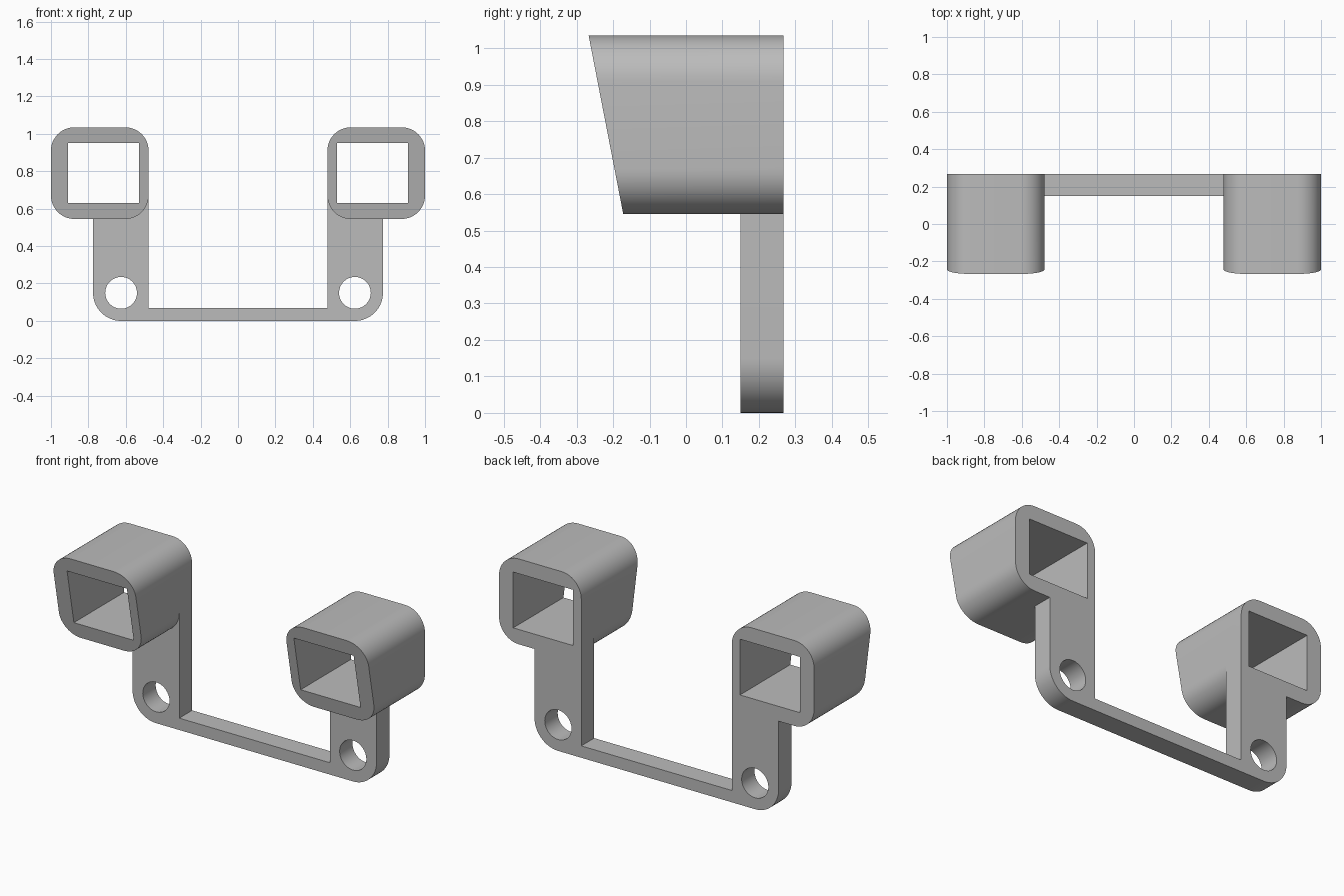
import bpy
import bmesh
from math import cos, sin, radians

cube = bpy.data.objects.get("Cube")
if cube:
    bpy.data.objects.remove(cube)

BACK, PLATE_FRONT = 0.267, 0.15
TUBE_X, TUBE_Z = (0.478, 1.0), (0.545, 1.035)
EYE = (0.625, 0.15)

grey = bpy.data.materials.new("plain grey")
grey.use_nodes = True
colour = (0.5, 0.5, 0.5, 1)
grey.diffuse_color = colour
grey.node_tree.nodes["Principled BSDF"].inputs["Base Color"].default_value = colour


def arc(cx, cz, r, start, end, steps):
    """Points along an arc in the XZ plane, angles in degrees."""
    angles = [radians(start + (end - start) * i / steps) for i in range(steps + 1)]
    return [(cx + r * cos(a), cz + r * sin(a)) for a in angles]


def rounded_rect(xs, zs, r):
    corners = [(xs[1] - r, zs[1] - r), (xs[0] + r, zs[1] - r),
               (xs[0] + r, zs[0] + r), (xs[1] - r, zs[0] + r)]
    return [p for i, (x, z) in enumerate(corners)
            for p in arc(x, z, r, 90 * i, 90 * i + 90, 12)]


def prism(name, profile, front, back):
    """Extrude an XZ profile along y; front may be a function of z."""
    depth = front if callable(front) else lambda z: front
    bm = bmesh.new()
    near = [bm.verts.new((x, depth(z), z)) for x, z in profile]
    far = [bm.verts.new((x, back, z)) for x, z in profile]
    bm.faces.new(near)
    bm.faces.new(far[::-1])
    for i in range(len(near)):
        j = (i + 1) % len(near)
        bm.faces.new((near[i], far[i], far[j], near[j]))
    bmesh.ops.recalc_face_normals(bm, faces=bm.faces)
    mesh = bpy.data.meshes.new(name)
    bm.to_mesh(mesh)
    bm.free()
    mesh.materials.append(grey)
    obj = bpy.data.objects.new(name, mesh)
    bpy.context.collection.objects.link(obj)
    return obj


def combine(target, tool, operation):
    """Apply a boolean to the target and discard the tool."""
    mod = target.modifiers.new(operation.title(), "BOOLEAN")
    mod.operation, mod.object, mod.solver = operation, tool, "EXACT"
    bpy.ops.object.select_all(action="DESELECT")
    bpy.context.view_layer.objects.active = target
    target.select_set(True)
    bpy.ops.object.modifier_apply(modifier=mod.name)
    bpy.data.objects.remove(tool)


def slanted_front(z):
    t = (z - TUBE_Z[0]) / (TUBE_Z[1] - TUBE_Z[0])
    return -0.172 - 0.095 * t


# Plate: cross bar and two legs with rounded outer feet
half = arc(*EYE, 0.15, -90, 0, 16)
half += [(0.775, 0.6), (0.6, 0.6), (0.51, 0.68),
         (TUBE_X[0], 0.68), (TUBE_X[0], 0.068)]
outline = half + [(-x, z) for x, z in reversed(half)]
bracket = prism("bracket", outline, PLATE_FRONT, BACK)

# Square tubes, bored through, and round mounting holes, on both sides
for side in (1, -1):
    def mirrored(points):
        return [(side * x, z) for x, z in points]

    tube = prism("tube", mirrored(rounded_rect(TUBE_X, TUBE_Z, 0.125)),
                 slanted_front, BACK)
    combine(bracket, tube, "UNION")
    bore = mirrored([(0.53, 0.63), (0.91, 0.63), (0.91, 0.95), (0.53, 0.95)])
    hole = mirrored(arc(*EYE, 0.085, 0, 348.75, 31))
    for name, profile in (("bore_cutter", bore), ("hole_cutter", hole)):
        cutter = prism(name, profile, -1, 1)
        cutter.hide_render = True
        combine(bracket, cutter, "DIFFERENCE")

bpy.ops.object.shade_smooth_by_angle(angle=radians(30))
